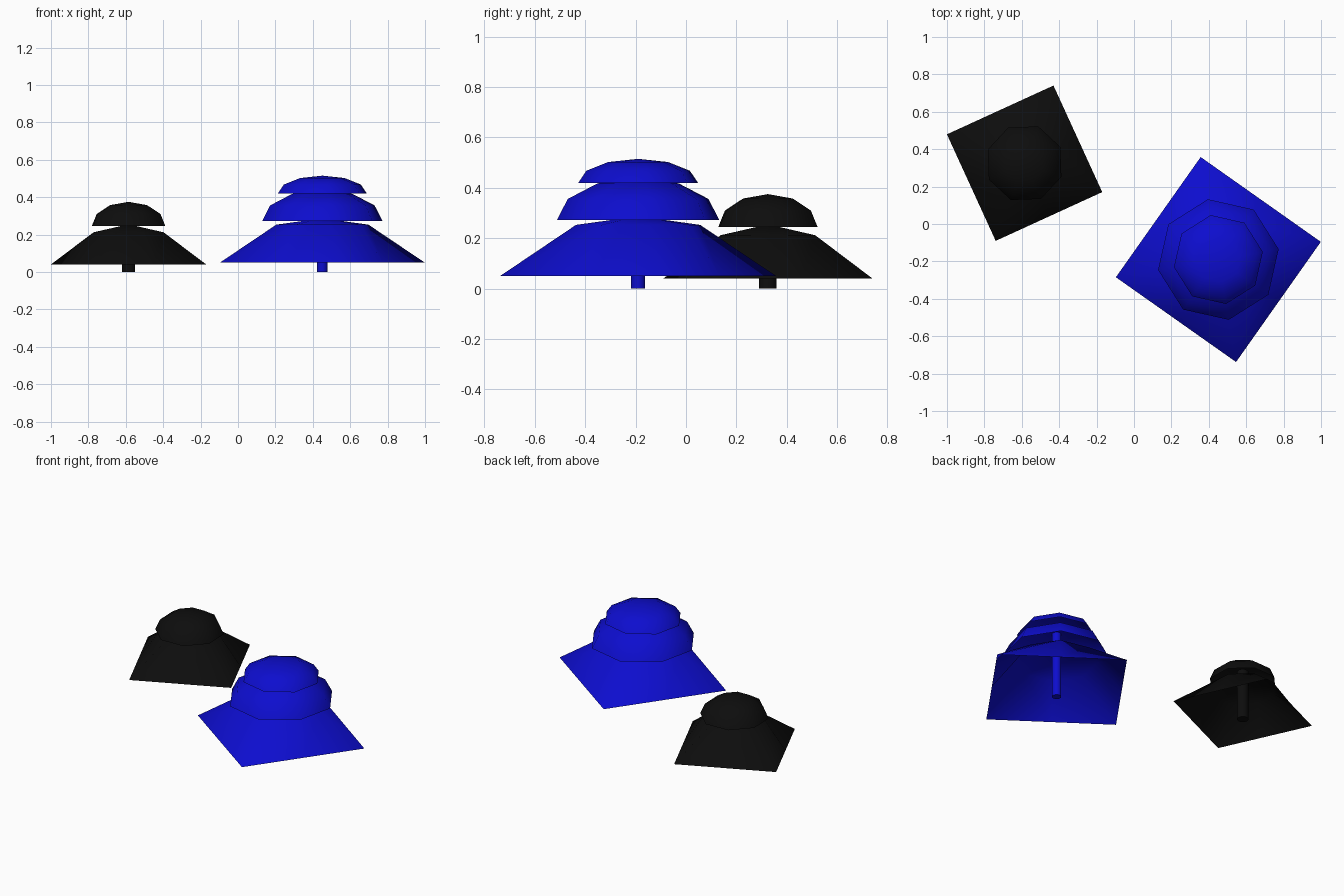
import bpy, bmesh, math

if "Cube" in bpy.data.objects:
    bpy.data.objects.remove(bpy.data.objects["Cube"])


def material(name, rgb):
    m = bpy.data.materials.new(name)
    m.diffuse_color = (*rgb, 1)
    m.use_nodes = True
    m.node_tree.nodes["Principled BSDF"].inputs["Base Color"].default_value = m.diffuse_color
    return m


BLUE = material("deep blue", (0.004, 0.004, 0.62))
BLACK = material("black", (0.004, 0.004, 0.004))
SIDES = 8


def finish(bm, name, centre, phase, mat):
    me = bpy.data.meshes.new(name)
    bm.to_mesh(me)
    bm.free()
    for p in me.polygons:
        p.use_smooth = True
    me.materials.append(mat)
    ob = bpy.data.objects.new(name, me)
    ob.location = (*centre, 0)
    ob.rotation_euler.z = math.radians(phase)
    bpy.context.collection.objects.link(ob)
    return ob


def canopy(name, rings, apex, centre, phase, mat, square_base=False):
    """Open eight-sided shell; with square_base the lowest ring is a square."""
    bm = bmesh.new()
    loops = []
    for level, (r, z) in enumerate(rings):
        loop = []
        for i in range(SIDES):
            a = 2 * math.pi * i / SIDES
            # side midpoints of the square lie closer in than its corners
            rr = r / math.sqrt(2) if square_base and level == 0 and i % 2 else r
            loop.append(bm.verts.new((rr * math.cos(a), rr * math.sin(a), z)))
        loops.append(loop)
    top = bm.verts.new((0, 0, apex))
    for i in range(SIDES):
        j = (i + 1) % SIDES
        for lo, hi in zip(loops, loops[1:]):
            bm.faces.new((lo[i], lo[j], hi[j], hi[i]))
        bm.faces.new((loops[-1][i], loops[-1][j], top))
    return finish(bm, name, centre, phase, mat)


def dome(name, radius, base, height, centre, phase, mat):
    """Flattened half sphere with three bands."""
    rings = [(radius * math.cos(math.radians(t)),
              base + height * math.sin(math.radians(t))) for t in (0, 30, 60)]
    return canopy(name, rings, base + height, centre, phase, mat)


def trunk(name, radius, height, centre, phase, mat):
    bm = bmesh.new()
    bmesh.ops.create_cone(bm, cap_ends=True, segments=12, radius1=radius,
                          radius2=radius, depth=height)
    bmesh.ops.translate(bm, verts=bm.verts, vec=(0, 0, height / 2))
    ob = finish(bm, name, centre, phase, mat)
    ob.data.set_sharp_from_angle(angle=math.radians(40))
    return ob


# Large blue tree: square skirt, two domes, trunk
c, ph = (0.451, -0.19), 9.8
canopy("blue_skirt", [(0.556, 0.05), (0.25, 0.253)], 0.287, c, ph, BLUE, True)
dome("blue_middle_dome", 0.327, 0.272, 0.168, c, ph, BLUE)
dome("blue_top_dome", 0.241, 0.42, 0.095, c, ph, BLUE)
trunk("blue_trunk", 0.028, 0.47, c, ph, BLUE)

# Small black tree: square skirt, one dome, trunk
c, ph = (-0.585, 0.325), -20.4
canopy("black_skirt", [(0.443, 0.04), (0.2, 0.212)], 0.255, c, ph, BLACK, True)
dome("black_top_dome", 0.21, 0.245, 0.13, c, ph, BLACK)
trunk("black_trunk", 0.035, 0.33, c, ph, BLACK)
